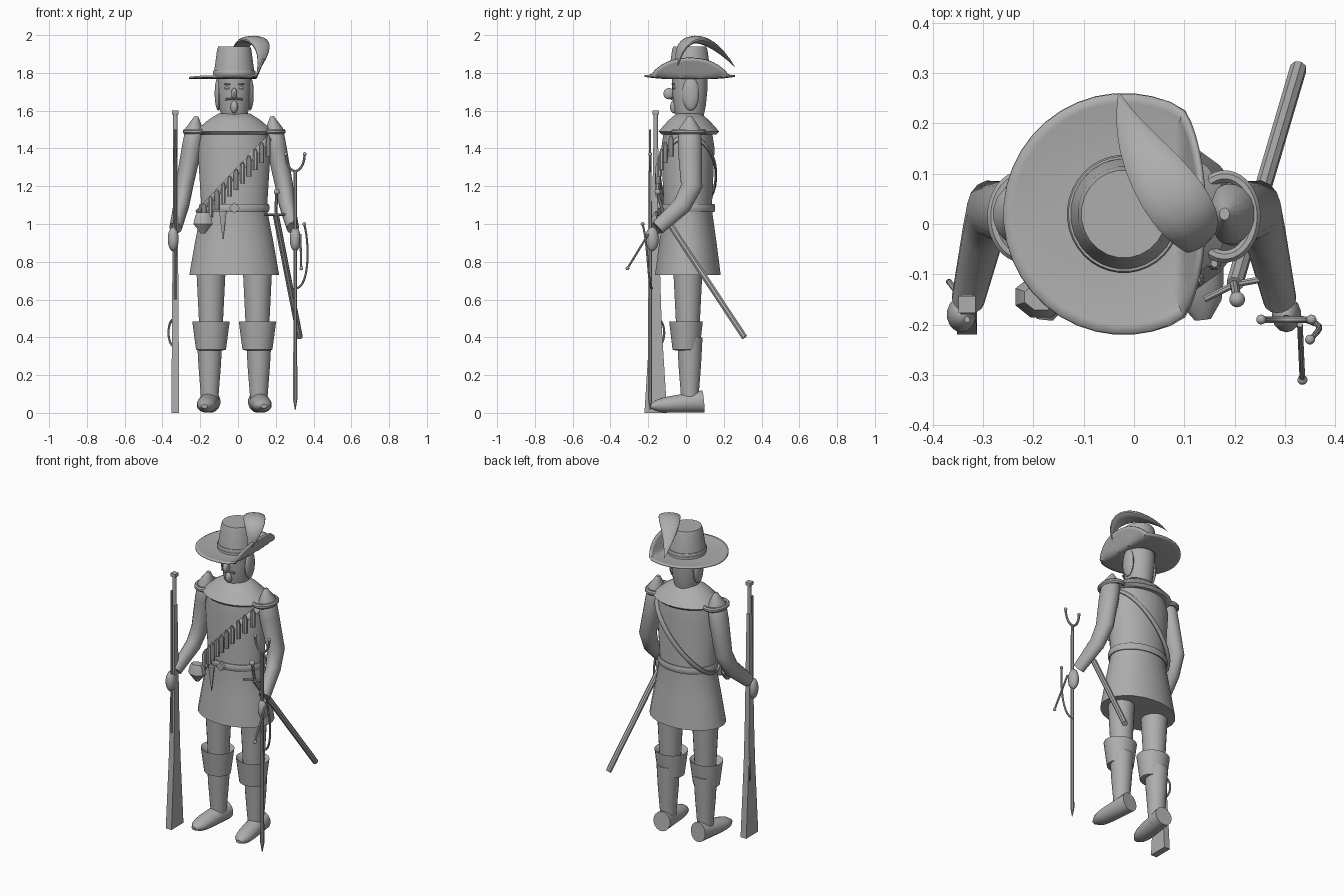
import bpy, bmesh, math
from mathutils import Vector

cube = bpy.data.objects.get("Cube")
if cube:
    bpy.data.objects.remove(cube, do_unlink=True)

shade = .42
colour = (shade, shade, shade, 1)
grey = bpy.data.materials.new("plain grey")
grey.use_nodes = True
grey.diffuse_color = colour
grey.node_tree.nodes["Principled BSDF"].inputs["Base Color"].default_value = colour

parts = []
middle = -.02  # centre line of the body
X_AXIS, Y_AXIS, Z_AXIS = Vector((1, 0, 0)), Vector((0, 1, 0)), Vector((0, 0, 1))


def finish(name, bm):
    bmesh.ops.recalc_face_normals(bm, faces=bm.faces[:])
    mesh = bpy.data.meshes.new(name)
    bm.to_mesh(mesh)
    bm.free()
    mesh.materials.append(grey)
    ob = bpy.data.objects.new(name, mesh)
    bpy.context.collection.objects.link(ob)
    parts.append(ob)
    return ob


def turn(count):
    return [math.tau * (k + .5) / count for k in range(count)]


def bridge(bm, lower, upper):
    for k in range(len(lower)):
        bm.faces.new((lower[k - 1], lower[k], upper[k], upper[k - 1]))


def sweep(name, rings, sides=16, hint=X_AXIS, closed=False, flat=False):
    """Skin elliptical rings, each a point with two half sizes."""
    bm = bmesh.new()
    points = [Vector(ring[:3]) for ring in rings]
    last = len(rings) - 1
    fit = math.sqrt(2) if sides == 4 else 1
    loops = []
    for i, (x, y, z, wide, deep) in enumerate(rings):
        if flat:
            along = Z_AXIS
        elif closed:
            along = (points[(i + 1) % len(points)] - points[i - 1]).normalized()
        else:
            along = (points[min(i + 1, last)] - points[max(i - 1, 0)]).normalized()
        across = (hint - along * along.dot(hint)).normalized()
        other = along.cross(across)
        loops.append([bm.verts.new(points[i] + fit * (across * wide * math.cos(a) + other * deep * math.sin(a)))
                      for a in turn(sides)])
    for lower, upper in zip(loops, loops[1:]):
        bridge(bm, lower, upper)
    if closed:
        bridge(bm, loops[-1], loops[0])
    else:
        bm.faces.new(loops[0])
        bm.faces.new(loops[-1])
    return finish(name, bm)


def stack(name, x, y, profile, ratio=1, sides=24):
    """Upright loft of (height, half width) pairs."""
    return sweep(name, [(x, y, z, w, w * ratio) for z, w in profile], sides, flat=True)


def rod(name, points, radius, sides=8):
    xs, ys, _ = zip(*points)
    narrow_y = max(ys) - min(ys) < max(xs) - min(xs)
    return sweep(name, [(*p, radius, radius) for p in points], sides, Y_AXIS if narrow_y else X_AXIS)


def hoop(name, x, y, z, wide, deep, slope, height, thick):
    """Closed band around an ellipse, tilted sideways by slope."""
    rings = [(x + wide * math.cos(a), y + deep * math.sin(a), z + slope * wide * math.cos(a), height, thick)
             for a in turn(36)]
    return sweep(name, rings, 8, Vector((-slope, 0, 1)), closed=True)


def ball(name, at, size):
    bm = bmesh.new()
    bmesh.ops.create_uvsphere(bm, u_segments=14, v_segments=9, radius=1)
    bmesh.ops.scale(bm, vec=size, verts=bm.verts)
    bmesh.ops.translate(bm, vec=at, verts=bm.verts)
    return finish(name, bm)


def bezier(start, pull_out, pull_in, end, steps=14):
    a, b, c, d = map(Vector, (start, pull_out, pull_in, end))
    spans = [k / steps for k in range(steps + 1)]
    return [(t, a * (1 - t) ** 3 + 3 * b * t * (1 - t) ** 2 + 3 * c * t * t * (1 - t) + d * t ** 3) for t in spans]


# Coat, belt and cape collar
stack("coat", middle, .01, [(.73, .24), (.9, .21), (1.08, .175), (1.4, .195), (1.52, .17), (1.57, .09)], .73)
hoop("belt", middle, .01, 1.085, .18, .138, 0, .022, .008)
stack("collar", middle, .015, [(1.475, .19), (1.49, .21), (1.55, .14), (1.585, .085)], .77)
sweep("buckle", [(middle, y, 1.085, .02, .02) for y in (-.13, -.15)], 4, Vector((1, 0, 1)))

# Head and hat crown
stack("head", middle, .02, [(1.55, .065), (1.62, .08), (1.7, .088), (1.8, .09)], 1.06)
ball("nose", (middle, -.09, 1.69), (.016, .03, .03))
ball("chin_beard", (middle, -.06, 1.62), (.02, .025, .035))
stack("hat_crown", middle, .02, [(1.77, .112), (1.92, .092), (1.94, .085)], 1.03)
hoop("hat_band", middle, .02, 1.8, .108, .112, 0, .013, .006)

# Hat brim, folded up on the left side
bm = bmesh.new()
rows = []
for step in range(9):
    reach = step / 8
    radius = .09 + .15 * reach
    row = []
    for a in turn(40):
        x, y = radius * math.cos(a), radius * math.sin(a)
        fold = max(0, x - .115)
        rise = .012 * reach ** 2 * abs(math.sin(a))
        row.append(bm.verts.new((middle + x - .65 * fold, y + .02, 1.772 + rise + .85 * fold)))
    rows.append(row)
for inner, outer in zip(rows, rows[1:]):
    bridge(bm, inner, outer)
brim = finish("hat_brim", bm)
thickness = brim.modifiers.new("thickness", "SOLIDIFY")
thickness.thickness = .01
thickness.offset = 0

# Curling plume, widest in the middle
plume = []
for t, point in bezier((.1, -.05, 1.8), (.2, -.05, 2.03), (0, .1, 2.03), (-.03, .26, 1.83)):
    swell = .03 + math.sin(math.pi * t)
    plume.append((*point, .062 * swell, .02 * swell))
sweep("plume", plume, 14, Vector((.86, .5, 0)))

# Paired parts: face, legs, boots, arms and shoulder rolls
for s, side in ((-1, "right"), (1, "left")):
    def out(distance):
        return middle + s * distance

    ball(side + "_hair", (out(.084), .025, 1.69), (.02, .045, .09))
    ball(side + "_eye", (out(.037), -.063, 1.72), (.014, .01, .007))
    ball(side + "_brow", (out(.037), -.067, 1.74), (.018, .01, .005))
    rod(side + "_moustache", [(middle, -.08, 1.665), (out(.045), -.07, 1.66)], .006)
    stack(side + "_leg", out(.123), .01, [(.8, .08), (.4, .06)])
    stack(side + "_boot_cuff", out(.123), 0, [(.33, .06), (.335, .08), (.485, .1), (.45, .06)], .9)
    stack(side + "_boot_shaft", out(.13), .02, [(.4, .068), (.25, .06), (.1, .048), (.03, .045)])
    foot = []
    for step in range(9):
        t = step / 8
        half_height = .06 - .025 * t
        taper = math.sqrt(1.1 - t ** 6)
        foot.append((out(.127 + .03 * t), .09 - .28 * t, half_height, .052 * taper, half_height * min(1, taper)))
    sweep(side + "_foot", foot)
    arm = [(.2, .02, 1.57, .01), (.21, .02, 1.5, .05), (.225, .02, 1.4, .054), (.265, .03, 1.2, .048),
           (.28, -.02, 1.1, .042), (.31, -.15, .98, .033)]
    sweep(side + "_arm", [(out(x), y, z, r, r * 1.2) for x, y, z, r in arm])
    ball(side + "_hand", (out(.323), -.18, .92), (.03, .036, .065))
    hoop(side + "_shoulder_roll", out(.2), .015, 1.49, .06, .08, 0, .015, .013)

# Bandolier strap with hanging powder charges
slope = 1.05
hoop("bandolier", middle, .01, 1.26, .192, .149, slope, .018, .007)
for step in range(-5, 6):
    offset = .034 * step
    x, top = middle + offset + .01, 1.27 + slope * offset
    y = -.15 * math.sqrt(1 - (offset / .2) ** 2)
    stack("powder_charge", x, y, [(top + .02, .007), (top, .014), (top - .09, .014)], sides=8)

# Pouch and dagger on the belt
stack("pouch", -.185, -.145, [(1.06, .035), (1.04, .046), (1, .055), (.95, .012)], .8, 8)
stack("dagger", -.08, -.15, [(1.07, .022), (.92, .002)], .6, 8)

# Musket held upright in the right hand
gun_x, gun_y = -.332, -.16
sweep("musket_stock", [(gun_x, gun_y, z, wide, deep) for z, wide, deep in
                       ((0, .02, .06), (.45, .018, .032), (.7, .016, .024), (1.4, .01, .014))], 4, flat=True)
stack("musket_barrel", gun_x, gun_y, [(.6, .012), (1.6, .012)])
stack("musket_muzzle", gun_x, gun_y, [(1.58, .017), (1.6, .017)], sides=4)
stack("ramrod", gun_x, gun_y - .03, [(.6, .006), (1.5, .006)], sides=8)
rod("musket_lock", [p for _, p in bezier((gun_x, gun_y, .5), (-.38, -.1, .5), (-.38, -.1, .35), (gun_x, gun_y, .35))],
    .006)

# Forked rest in the left hand
rest_x, rest_y, fork_half = .303, -.19, .05
stack("rest_shaft", rest_x, rest_y, [(.015, .002), (.07, .012), (1.28, .009)], sides=8)
arc = [math.pi * k / 12 for k in range(13)]
fork = [(rest_x - fork_half * math.cos(a), rest_y, 1.37 - .09 * math.sin(a)) for a in arc]
rod("rest_fork", fork, .007)
for tip in (fork[0], fork[-1]):
    ball("fork_tip", tip, (.01, .01, .01))

# Match cord and its burning end
end = (.335, -.31, .765)
knot = (.35, -.23, 1)
rod("match_stick", [(.33, -.2, .945), end], .006)
rod("match_cord", [p for _, p in bezier(knot, (.38, -.2, .9), (.38, -.2, .65), (.3, -.18, .66))], .006)
for at in (end, knot):
    ball("cord_end", at, (.01, .01, .01))

# Sword on the left hip
hilt, pommel = (.2, -.12, 1.05), (.205, -.15, 1.17)
rod("scabbard", [hilt, (.327, .31, .4)], .017)
rod("sword_grip", [hilt, pommel], .009)
ball("sword_pommel", pommel, (.016, .016, .016))
rod("sword_guard", [(.14, -.15, 1.05), hilt, (.255, -.11, 1.05)], .007)

# Smooth shading that keeps hard edges
bpy.ops.object.select_all(action="DESELECT")
for ob in parts:
    ob.select_set(True)
bpy.context.view_layer.objects.active = parts[0]
bpy.ops.object.shade_smooth_by_angle(angle=math.radians(40))
